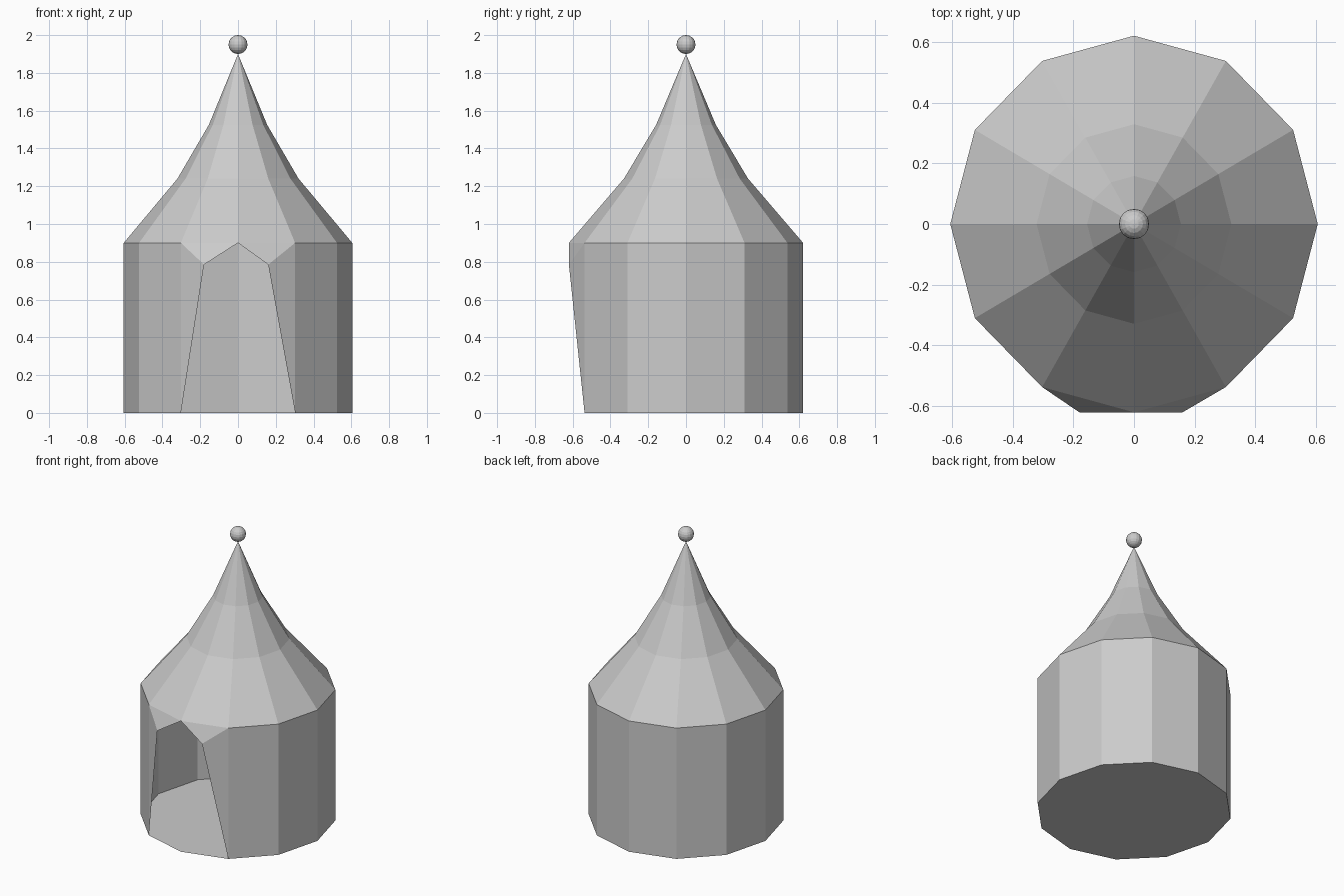
import bpy, bmesh
from math import sin, cos, radians

if "Cube" in bpy.data.objects:
    bpy.data.objects.remove(bpy.data.objects["Cube"])

RX, RY, SIDES = 0.605, 0.62, 12
WALL_H = 0.9


def ring(bm, scale, z):
    return [bm.verts.new((RX * scale * sin(radians(30 * i)),
                          -RY * scale * cos(radians(30 * i)), z)) for i in range(SIDES)]


def finish(bm, name):
    bmesh.ops.recalc_face_normals(bm, faces=bm.faces)
    mesh = bpy.data.meshes.new(name)
    bm.to_mesh(mesh)
    bm.free()
    obj = bpy.data.objects.new(name, mesh)
    bpy.context.collection.objects.link(obj)
    return obj


# Walls and floor: thin twelve-sided drum, index 0 is the front corner
bm = bmesh.new()
low, high = ring(bm, 1, 0), ring(bm, 1, WALL_H)
bm.faces.new(low[::-1])
for i in range(1, SIDES - 1):
    bm.faces.new((low[i], low[i + 1], high[i + 1], high[i]))
# Doorway jambs, leaning in to a peak at the front corner
for i, x in ((1, 0.16), (SIDES - 1, -0.18)):
    jamb = bm.verts.new((x, -RY, 0.785))
    for tri in ((low[i], jamb, high[i]), (jamb, high[0], high[i])):
        bm.faces.new(tri if i == 1 else tri[::-1])
finish(bm, "hut_walls")

# Roof: concave spire of three tiers
bm = bmesh.new()
rings = [ring(bm, s, z) for s, z in ((1, WALL_H), (0.53, 1.24), (0.255, 1.525))]
for a, b in zip(rings, rings[1:]):
    for i in range(SIDES):
        j = (i + 1) % SIDES
        bm.faces.new((a[i], a[j], b[j], b[i]))
tip = bm.verts.new((0, 0, 1.9))
for i in range(SIDES):
    bm.faces.new((rings[-1][i], rings[-1][(i + 1) % SIDES], tip))
finish(bm, "spire_roof")

# Ball finial
bpy.ops.mesh.primitive_uv_sphere_add(segments=16, ring_count=10, radius=0.05, location=(0, 0, 1.95))
bpy.context.object.name = "finial_ball"
